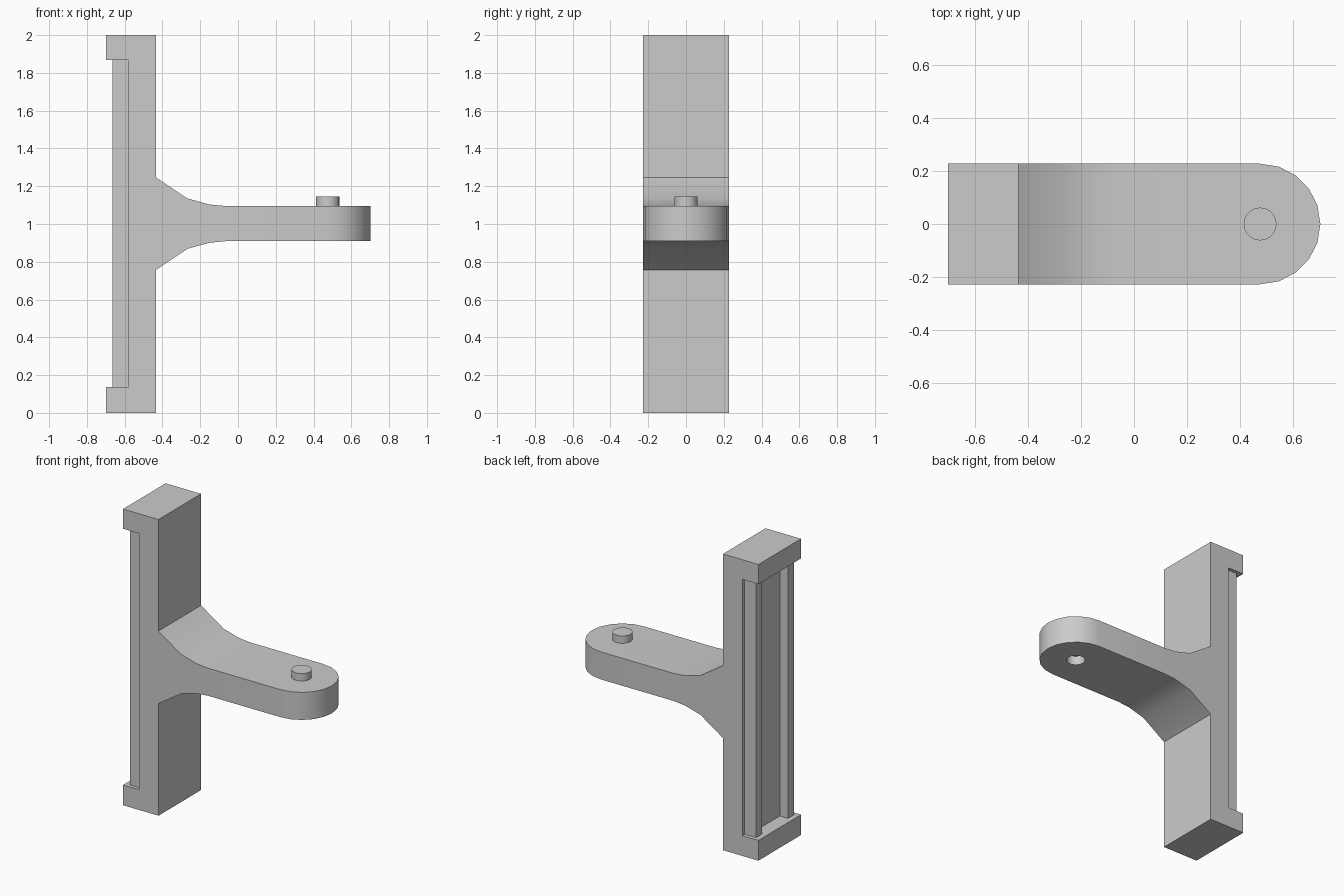
import bpy, bmesh
from math import sin, cos, pi
from mathutils import Vector

if "Cube" in bpy.data.objects:
    bpy.data.objects.remove(bpy.data.objects["Cube"], do_unlink=True)

grey = bpy.data.materials.new("plain grey")
grey.use_nodes = True
colour = (0.6, 0.6, 0.6, 1)
grey.diffuse_color = colour
grey.node_tree.nodes["Principled BSDF"].inputs["Base Color"].default_value = colour

HALF = 0.227       # half width of the bracket
TIP = 0.475        # centre of the rounded arm end


def prism(name, outline, axis, low, high):
    """Extrude a 2D outline along y (outline is x, z) or z (outline is x, y)."""
    bm = bmesh.new()
    place = (lambda a, b: (a, low, b)) if axis == "y" else (lambda a, b: (a, b, low))
    face = bm.faces.new([bm.verts.new(place(a, b)) for a, b in outline])
    grown = bmesh.ops.extrude_face_region(bm, geom=[face])["geom"]
    step = Vector((0, high - low, 0) if axis == "y" else (0, 0, high - low))
    bmesh.ops.translate(bm, vec=step, verts=[g for g in grown if isinstance(g, bmesh.types.BMVert)])
    bmesh.ops.recalc_face_normals(bm, faces=bm.faces)
    mesh = bpy.data.meshes.new(name)
    bm.to_mesh(mesh)
    bm.free()
    mesh.materials.append(grey)
    obj = bpy.data.objects.new(name, mesh)
    bpy.context.collection.objects.link(obj)
    return obj


def select(obj):
    bpy.ops.object.select_all(action="DESELECT")
    obj.select_set(True)
    bpy.context.view_layer.objects.active = obj


def combine(obj, cutter, operation):
    mod = obj.modifiers.new("cut", "BOOLEAN")
    mod.operation, mod.solver, mod.object = operation, "EXACT", cutter
    select(obj)
    bpy.ops.object.modifier_apply(modifier=mod.name)
    bpy.data.objects.remove(cutter, do_unlink=True)


def circle(radius, start=0, turn=2 * pi, count=20):
    return [(TIP + radius * cos(start + turn * i / count),
             radius * sin(start + turn * i / count)) for i in range(count)]


# Bracket side profile: post with end lips, flared arm
flare = [(-0.435, 0.245), (-0.267, 0.133), (-0.15, 0.101), (-0.066, 0.093), (0.8, 0.093)]
upper = [(x, 1.002 + h) for x, h in flare]
lower = [(x, 1.002 - h) for x, h in reversed(flare)]
side = [(-0.70, 2), (-0.435, 2)] + upper + lower + [
    (-0.435, 0), (-0.70, 0), (-0.70, 0.137), (-0.58, 0.137), (-0.58, 1.867), (-0.70, 1.867)]
bracket = prism("bracket", side, "y", -0.3, 0.3)

# Plan outline rounds the arm end
plan = [(-1, -HALF)] + circle(HALF, -pi / 2, pi, 10) + [(TIP, HALF), (-1, HALF)]
combine(bracket, prism("plan_cutter", plan, "z", -0.1, 2.1), "INTERSECT")

# Socket under the arm end
combine(bracket, prism("socket_cutter", circle(0.058), "z", 0.8, 0.97), "DIFFERENCE")

# Peg on top of the arm end
peg = prism("peg", circle(0.062), "z", 1.05, 1.145)

# Twin rails joined by a shallow channel floor
half_channel = [(-0.57, 0.203), (-0.665, 0.203), (-0.665, 0.138), (-0.605, 0.138)]
channel = half_channel + [(x, -y) for x, y in reversed(half_channel)]
rails = prism("twin_rails", channel, "z", 0.13, 1.874)

for obj in (bracket, peg, rails):
    select(obj)
    bpy.ops.object.shade_smooth_by_angle(angle=pi / 7)
